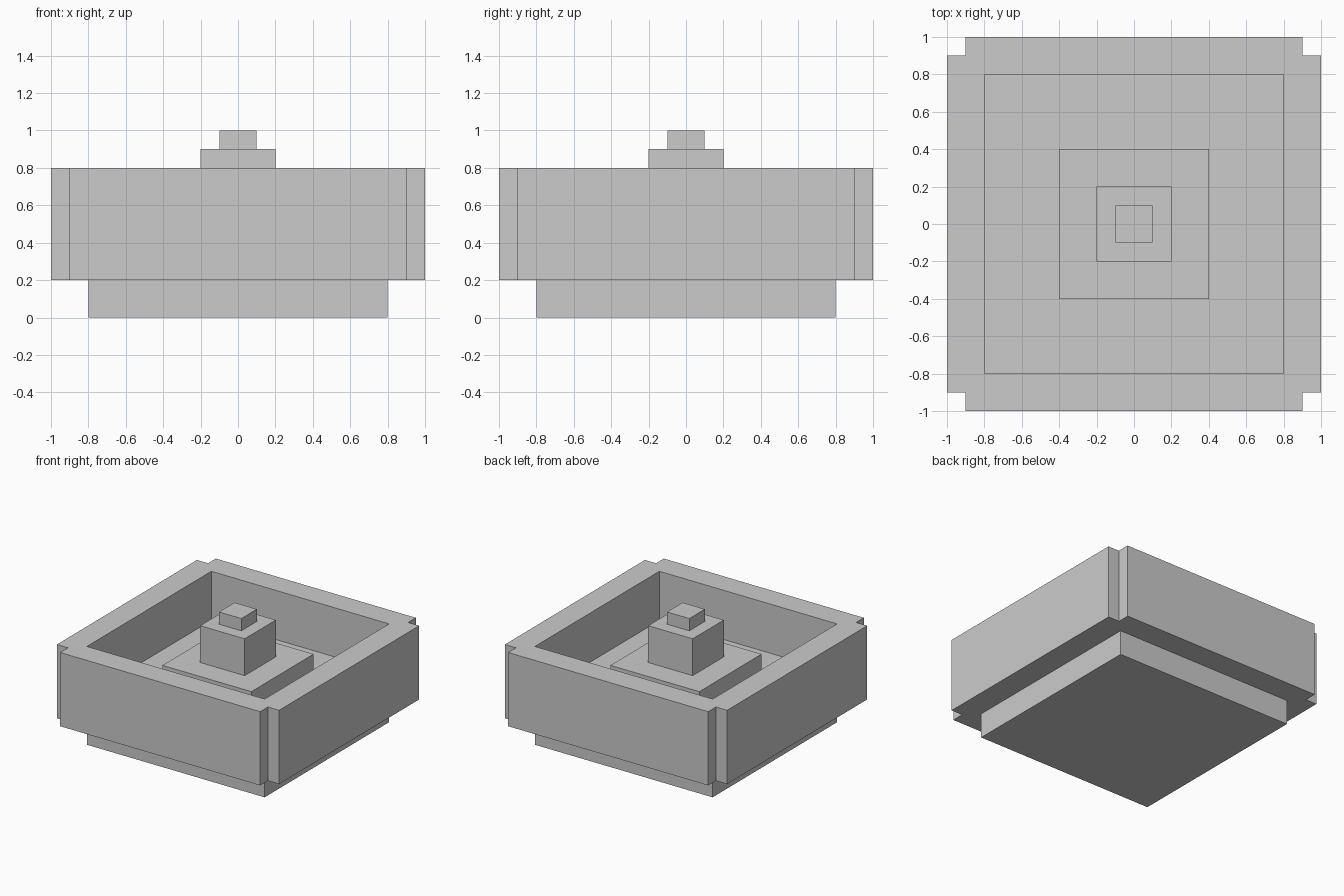
import bpy, bmesh, math
from mathutils import Matrix

if "Cube" in bpy.data.objects:
    bpy.data.objects.remove(bpy.data.objects["Cube"])

stone = bpy.data.materials.new("light_grey")
stone.diffuse_color = (0.6, 0.6, 0.6, 1)
stone.use_nodes = True
stone.node_tree.nodes["Principled BSDF"].inputs["Base Color"].default_value = stone.diffuse_color


def finish(name, bm):
    bmesh.ops.recalc_face_normals(bm, faces=bm.faces)
    mesh = bpy.data.meshes.new(name)
    bm.to_mesh(mesh)
    bm.free()
    mesh.materials.append(stone)
    obj = bpy.data.objects.new(name, mesh)
    bpy.context.collection.objects.link(obj)


def block(name, half, z0, z1):
    bm = bmesh.new()
    bmesh.ops.create_cube(bm, size=1, matrix=Matrix.Translation((0, 0, (z0 + z1) / 2))
                          @ Matrix.Diagonal((2 * half, 2 * half, z1 - z0, 1)))
    finish(name, bm)


# Basin rim: one mitred wall with notched ends, turned four times
profile = [(-0.9, -1), (0.9, -1), (0.9, -0.9), (0.8, -0.8), (-0.8, -0.8), (-0.9, -0.9)]
bm = bmesh.new()
for i in range(4):
    turn = Matrix.Rotation(i * math.pi / 2, 4, 'Z')
    low = [bm.verts.new(turn @ Matrix.Translation((x, y, 0.2)).to_translation()) for x, y in profile]
    high = [bm.verts.new(turn @ Matrix.Translation((x, y, 0.8)).to_translation()) for x, y in profile]
    bm.faces.new(low[::-1])
    bm.faces.new(high)
    for a in (0, 1, 3, 5):  # outer, notch and inner sides; mitres stay open
        b = (a + 1) % 6
        bm.faces.new((low[a], low[b], high[b], high[a]))
bmesh.ops.remove_doubles(bm, verts=bm.verts, dist=0.001)
finish("basin_walls", bm)

# Foot and basin floor
block("basin_foot_and_floor", 0.8, 0.0, 0.4)

# Stepped centrepiece
block("centre_plinth", 0.4, 0.4, 0.6)
block("centre_column", 0.2, 0.6, 0.9)
block("column_cap", 0.1, 0.9, 1.0)
